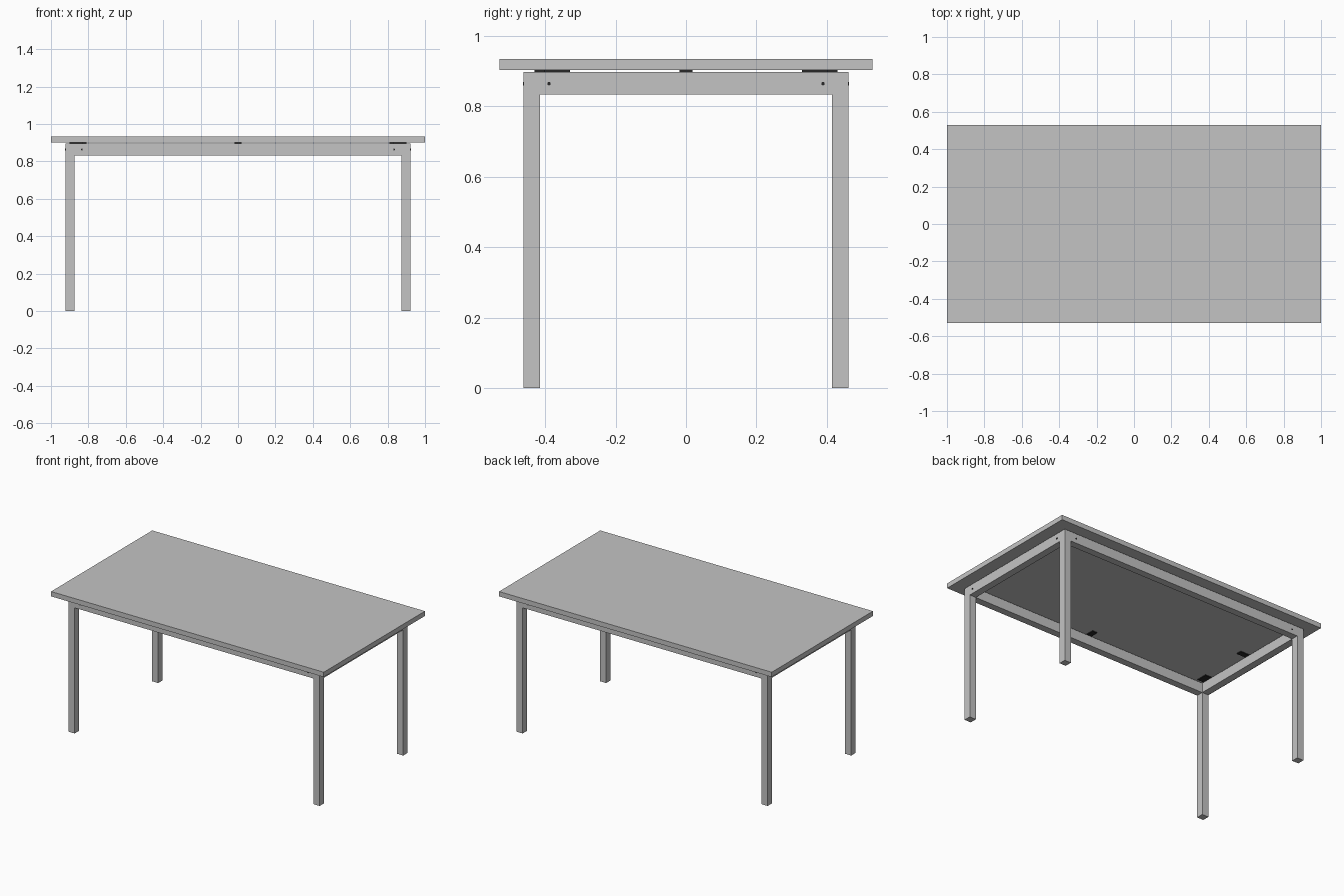
import bpy
import bmesh
from mathutils import Matrix, Vector

cube = bpy.data.objects.get("Cube")
if cube:
    bpy.data.objects.remove(cube, do_unlink=True)


def make_material(name, value):
    mat = bpy.data.materials.new(name)
    mat.use_nodes = True
    colour = (value, value, value, 1)
    mat.diffuse_color = colour
    mat.node_tree.nodes["Principled BSDF"].inputs["Base Color"].default_value = colour
    return mat


grey = make_material("light grey", 0.55)
black = make_material("black", 0.02)


def finish(name, bm, mat):
    mesh = bpy.data.meshes.new(name)
    bm.to_mesh(mesh)
    bm.free()
    mesh.materials.append(mat)
    obj = bpy.data.objects.new(name, mesh)
    bpy.context.collection.objects.link(obj)
    return obj


def box(name, low, high, mat):
    low, high = Vector(low), Vector(high)
    bm = bmesh.new()
    bmesh.ops.create_cube(bm, size=1)
    bmesh.ops.scale(bm, vec=high - low, verts=bm.verts)
    bmesh.ops.translate(bm, vec=(low + high) / 2, verts=bm.verts)
    return finish(name, bm, mat)


def screw(name, centre, axis):
    bm = bmesh.new()
    turn = Vector((0, 0, 1)).rotation_difference(Vector(axis)).to_matrix().to_4x4()
    bmesh.ops.create_cone(bm, cap_ends=True, segments=12, radius1=0.005, radius2=0.005,
                          depth=0.004, matrix=Matrix.Translation(centre) @ turn)
    return finish(name, bm, black)


# Main dimensions
OUT_X, OUT_Y, TUBE = 0.922, 0.461, 0.047
IN_X, IN_Y = OUT_X - TUBE, OUT_Y - TUBE
RAIL_LOW, FRAME_TOP, TOP_LOW, TOP_HIGH = 0.833, 0.897, 0.902, 0.934
SCREW_Z = 0.864

# Table top
box("table_top", (-1, -0.53, TOP_LOW), (1, 0.53, TOP_HIGH), grey)

for sx, x_name in ((1, "left"), (-1, "right")):
    # Side rail with a spacer at its middle
    x0, x1 = sorted((sx * IN_X, sx * OUT_X))
    box(f"{x_name}_rail", (x0, -IN_Y, RAIL_LOW), (x1, IN_Y, FRAME_TOP), grey)
    x0, x1 = sorted((sx * 0.81, sx * 0.89))
    box(f"{x_name}_spacer", (x0, -0.018, FRAME_TOP), (x1, 0.018, TOP_LOW), black)

    for sy, y_name in ((-1, "front"), (1, "back")):
        corner = f"{y_name}_{x_name}"
        # Leg
        x0, x1 = sorted((sx * IN_X, sx * OUT_X))
        y0, y1 = sorted((sy * IN_Y, sy * OUT_Y))
        box(f"{corner}_leg", (x0, y0, 0), (x1, y1, FRAME_TOP), grey)
        # Corner spacer
        x0, x1 = sorted((sx * 0.83, sx * 0.90))
        y0, y1 = sorted((sy * 0.33, sy * 0.402))
        box(f"{corner}_spacer", (x0, y0, FRAME_TOP), (x1, y1, TOP_LOW), black)
        # Screws on both outer faces
        screw(f"{corner}_side_screw", (sx * OUT_X, sy * 0.389, SCREW_Z), (sx, 0, 0))
        screw(f"{corner}_face_screw", (sx * 0.835, sy * OUT_Y, SCREW_Z), (0, sy, 0))

# Long rails with a spacer at their middle
for sy, y_name in ((-1, "front"), (1, "back")):
    y0, y1 = sorted((sy * IN_Y, sy * OUT_Y))
    box(f"{y_name}_rail", (-IN_X, y0, RAIL_LOW), (IN_X, y1, FRAME_TOP), grey)
    y0, y1 = sorted((sy * 0.36, sy * 0.43))
    box(f"{y_name}_spacer", (-0.018, y0, FRAME_TOP), (0.018, y1, TOP_LOW), black)
